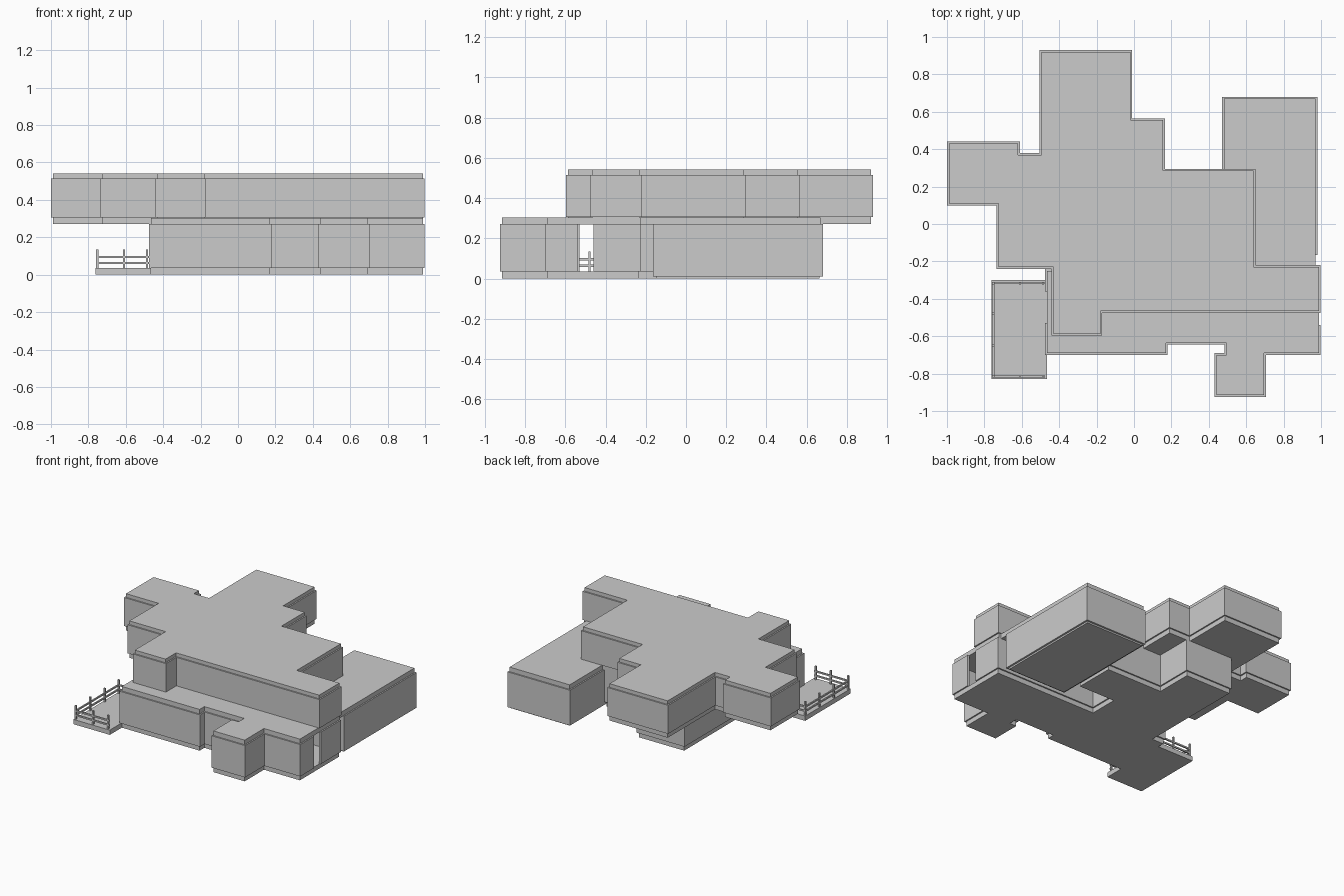
import bpy, bmesh
from mathutils import Vector

if "Cube" in bpy.data.objects:
    bpy.data.objects.remove(bpy.data.objects["Cube"])


def inset_points(pts, d, closed=True):
    """Offset a counter-clockwise outline inwards by d with mitred corners."""
    pts = [Vector(p) for p in pts]
    n = len(pts)
    out = []
    for i, p in enumerate(pts):
        normals = []
        for a, b, ok in ((i - 1, i, closed or i > 0), (i, (i + 1) % n, closed or i < n - 1)):
            if ok:
                e = (pts[b] - pts[a]).normalized()
                normals.append(Vector((-e.y, e.x)))
        if len(normals) == 2 and abs(normals[0].dot(normals[1])) < 0.5:
            out.append(p + d * (normals[0] + normals[1]))
        else:
            out.append(p + d * normals[0])
    return out


def extrude_faces(name, polys, z0, z1):
    """Extrude a set of joined flat polygons from z0 up to z1."""
    bm = bmesh.new()
    for poly in polys:
        bm.faces.new([bm.verts.new((p[0], p[1], z0)) for p in poly])
    bmesh.ops.remove_doubles(bm, verts=bm.verts[:], dist=1e-5)
    res = bmesh.ops.extrude_face_region(bm, geom=bm.faces[:], use_keep_orig=True)
    top = [v for v in res["geom"] if isinstance(v, bmesh.types.BMVert)]
    bmesh.ops.translate(bm, verts=top, vec=(0, 0, z1 - z0))
    bmesh.ops.recalc_face_normals(bm, faces=bm.faces[:])
    mesh = bpy.data.meshes.new(name)
    bm.to_mesh(mesh)
    bm.free()
    ob = bpy.data.objects.new(name, mesh)
    bpy.context.collection.objects.link(ob)
    return ob


def slab(name, outline, z0, z1, inset=0.01):
    return extrude_faces(name, [inset_points(outline, inset)], z0, z1)


def walls(name, outline, z0, z1, closed=True, t=0.014):
    inner = inset_points(outline, t, closed)
    n = len(outline)
    quads = []
    for i in range(n if closed else n - 1):
        j = (i + 1) % n
        quads.append([outline[i], outline[j], inner[j], inner[i]])
    return extrude_faces(name, quads, z0, z1)


def box(name, x0, x1, y0, y1, z0, z1):
    return extrude_faces(name, [[(x0, y0), (x1, y0), (x1, y1), (x0, y1)]], z0, z1)


# Outlines, counter-clockwise
upper = [(-1, .44), (-1, .10), (-.735, .10), (-.735, -.24), (-.44, -.24), (-.44, -.597),
         (-.17, -.597), (-.17, -.475), (.998, -.475), (.998, -.22), (.65, -.22), (.65, .295),
         (.165, .295), (.165, .565), (-.01, .565), (-.01, .93), (-.505, .93), (-.505, .38),
         (-.61, .38), (-.61, .44)]
front = [(-.475, -.53), (-.475, -.70), (.18, -.70), (.18, -.645), (.485, -.645), (.485, -.69),
         (.43, -.69), (.43, -.925), (.705, -.925), (.705, -.70), (.998, -.70), (.998, -.54)]
back = [(.01, .285), (.01, .56), (-.38, .56), (-.38, -.24), (-.475, -.24), (-.475, -.36)]
alley = [(.998, -.46), (.998, -.225), (.17, -.225), (.17, -.03), (.465, -.03), (.465, .285)]
garage = [(.47, -.165), (.98, -.165), (.98, .68), (.47, .68)]

# Ground storey: floor, walls with two open doorways, roof
slab("ground_floor", front + alley + back, 0, .035)
walls("ground_walls_front", front, .035, .27, closed=False)
walls("ground_walls_back", alley + back, .035, .27, closed=False)
roof = front + [(.998, -.215), (.98, -.215), (.98, .68), (.47, .68), (.47, .285)] + back
slab("ground_roof", roof, .268, .304)

# Garage block
slab("garage_floor", garage, 0, .012, .016)
walls("garage_walls", garage, .01, .27)

# Upper storey
slab("upper_floor", upper, .27, .305)
walls("upper_walls", upper, .305, .515)
slab("upper_roof", upper, .513, .542)

# Deck with railing on three sides
box("deck", -.762, -.465, -.83, -.30, 0, .035)
r = .006
posts = [(-.752, y) for y in (-.815, -.65, -.48, -.317)]
posts += [(x, y) for x in (-.61, -.487) for y in (-.815, -.317)]
for x, y in posts:
    box("deck_post", x - r, x + r, y - r, y + r, .035, .135)
for z in (.058, .090):
    box("deck_rail_side", -.757, -.747, -.82, -.312, z, z + .011)
    for y in (-.815, -.317):
        box("deck_rail_end", -.757, -.476, y - .005, y + .005, z, z + .011)
